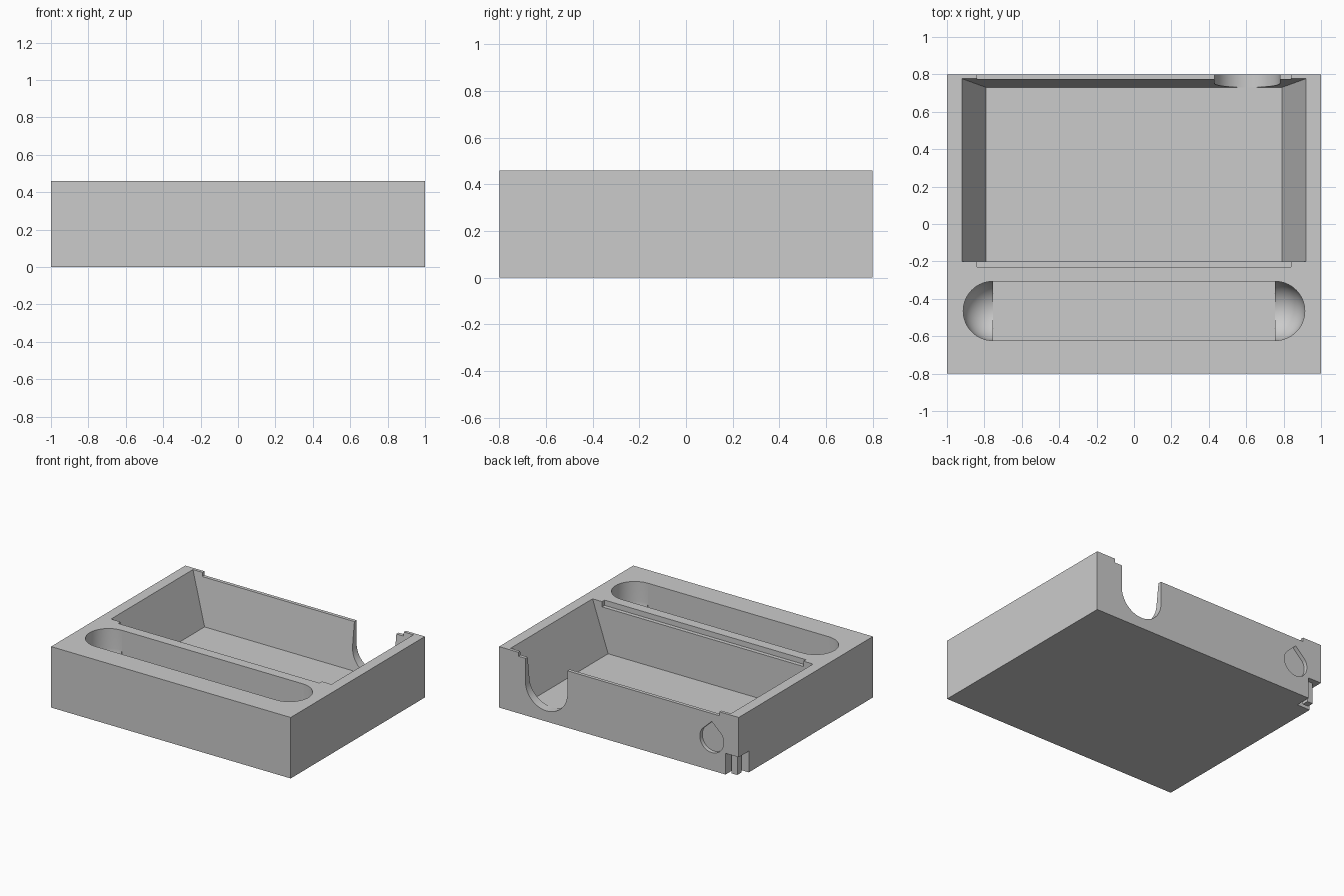
import bpy, bmesh, math
from mathutils import Vector

cube = bpy.data.objects.get("Cube")
if cube:
    bpy.data.objects.remove(cube, do_unlink=True)

# Single grey material
grey = bpy.data.materials.new("light_grey")
grey.use_nodes = True
colour = (0.6, 0.6, 0.6, 1)
grey.diffuse_color = colour
grey.node_tree.nodes["Principled BSDF"].inputs["Base Color"].default_value = colour

W, D, H = 1.0, 0.8, 0.46      # half width, half depth, height
FLOOR = 0.08                  # pocket floor
OVER = 0.1                    # cutter overshoot


def finish(name, bm):
    bmesh.ops.recalc_face_normals(bm, faces=bm.faces)
    mesh = bpy.data.meshes.new(name)
    bm.to_mesh(mesh)
    bm.free()
    mesh.materials.append(grey)
    obj = bpy.data.objects.new(name, mesh)
    bpy.context.collection.objects.link(obj)
    return obj


def box(name, x0, x1, y0, y1, z0, z1):
    bm = bmesh.new()
    bmesh.ops.create_cube(bm, size=1)
    for v in bm.verts:
        v.co = ((x0 + x1) / 2 + v.co.x * (x1 - x0),
                (y0 + y1) / 2 + v.co.y * (y1 - y0),
                (z0 + z1) / 2 + v.co.z * (z1 - z0))
    return finish(name, bm)


def back_prism(name, outline, y0, y1):
    """Extrude an (x, z) outline along y."""
    bm = bmesh.new()
    face = bm.faces.new([bm.verts.new((x, y0, z)) for x, z in outline])
    ext = bmesh.ops.extrude_face_region(bm, geom=[face])["geom"]
    bmesh.ops.translate(bm, vec=(0, y1 - y0, 0),
                        verts=[g for g in ext if isinstance(g, bmesh.types.BMVert)])
    return finish(name, bm)


def arc(cx, cz, r, start, end, n=32):
    angles = [math.radians(start + (end - start) * i / n) for i in range(n + 1)]
    return [(cx + r * math.cos(a), cz + r * math.sin(a)) for a in angles]


def bullet(name, x, y, z, r):
    """Round-bottomed vertical cutter, lathed from a profile."""
    bm = bmesh.new()
    profile = [(0, H + OVER), (r, H + OVER)] + [(px, pz) for px, pz in arc(0, z, r, 0, -90, 16)]
    verts = [bm.verts.new((x + px, y, pz)) for px, pz in profile]
    edges = [bm.edges.new(pair) for pair in zip(verts, verts[1:])]
    bmesh.ops.spin(bm, geom=verts + edges, cent=(x, y, 0), axis=(0, 0, 1),
                   angle=math.tau, steps=64)
    bmesh.ops.remove_doubles(bm, verts=bm.verts, dist=0.0001)
    return finish(name, bm)


def cut(target, cutter):
    mod = target.modifiers.new("cut", "BOOLEAN")
    mod.operation = "DIFFERENCE"
    mod.solver = "EXACT"
    mod.object = cutter
    bpy.context.view_layer.objects.active = target
    bpy.ops.object.modifier_apply(modifier=mod.name)
    bpy.data.objects.remove(cutter, do_unlink=True)


# Solid case block
case = box("case_body", -W, W, -D, D, 0, H)

# Main pocket with sloped sides and back, extended along its slopes above the rim
grow = (H + OVER - FLOOR) / (H - FLOOR)
pocket = box("pocket_cutter", -0.79, 0.79, -0.2, 0.73, FLOOR, H + OVER)
for v in pocket.data.vertices:
    if v.co.z > H:
        v.co.x += math.copysign(0.13 * grow, v.co.x)
        if v.co.y > 0:
            v.co.y += 0.047 * grow
cut(case, pocket)

# Shallow lid recesses on the back rim and the dividing wall
cut(case, box("back_recess", -0.84, 0.84, 0.75, D + OVER, H - 0.03, H + OVER))
cut(case, box("divider_recess", -0.84, 0.84, -0.23, -0.15, H - 0.04, H + OVER))

# Long slot with round-bottomed ends
SLOT_Y, R = -0.465, 0.158
for side in (-1, 1):
    cut(case, bullet("slot_end", side * 0.755, SLOT_Y, 0.31, R))
cut(case, box("slot_middle", -0.755, 0.755, SLOT_Y - R - 0.0005, SLOT_Y + R + 0.0005,
              0.31 - R - 0.0005, H + OVER))

# U-shaped opening through the back wall
u_shape = arc(0.605, FLOOR + 0.1755, 0.175, 180, 360) + [(0.78, H + OVER), (0.43, H + OVER)]
cut(case, back_prism("back_opening", u_shape, 0.7, D + OVER))

# Blind teardrop hole in the back
teardrop = arc(-0.775, 0.235, 0.1, 145, 395) + [(-0.775, 0.37)]
cut(case, back_prism("teardrop_hole", teardrop, D - 0.03, D + OVER))

# Notch in the lower back corner, with a strap post left standing in it
cut(case, box("corner_notch", -W - OVER, -0.89, 0.68, D + OVER, -OVER, 0.16))
box("corner_post", -0.96, -0.913, 0.71, 0.76, 0, 0.165)

# Smooth the rounded surfaces, keep the edges sharp
bpy.ops.object.select_all(action="DESELECT")
case.select_set(True)
bpy.context.view_layer.objects.active = case
bpy.ops.object.shade_smooth_by_angle(angle=math.radians(30))
